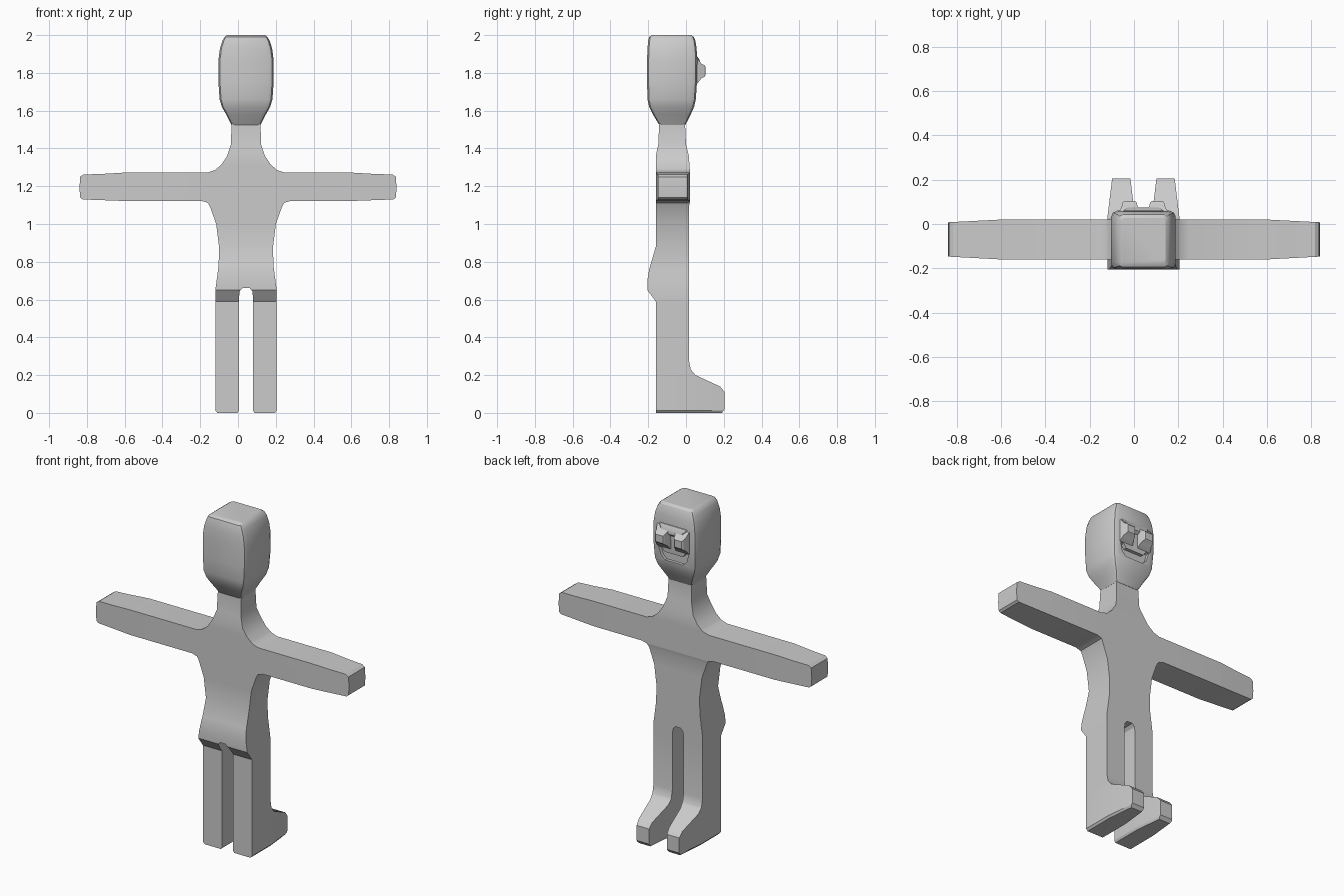
import bpy, bmesh, math
from mathutils import Vector

if "Cube" in bpy.data.objects:
    bpy.data.objects.remove(bpy.data.objects["Cube"])

CX = 0.0425          # body midline
RIM = 0.015          # chamfer size

mat = bpy.data.materials.new("plain grey")
mat.diffuse_color = (0.6, 0.6, 0.6, 1)
mat.use_nodes = True
mat.node_tree.nodes["Principled BSDF"].inputs["Base Color"].default_value = mat.diffuse_color


def lerp(table, z):
    for (a, va), (b, vb) in zip(table, table[1:]):
        if z <= b:
            return va + (vb - va) * max(0, (z - a) / (b - a))
    return table[-1][1]


def finish(bm, name):
    bmesh.ops.recalc_face_normals(bm, faces=bm.faces[:])
    me = bpy.data.meshes.new(name)
    bm.to_mesh(me)
    bm.free()
    me.materials.append(mat)
    ob = bpy.data.objects.new(name, me)
    bpy.context.collection.objects.link(ob)
    return ob


def smooth(ob):
    bpy.ops.object.select_all(action='DESELECT')
    ob.select_set(True)
    bpy.context.view_layer.objects.active = ob
    bpy.ops.object.shade_smooth_by_angle(angle=math.radians(30))


def loft(name, rings):
    bm = bmesh.new()
    vs = [[bm.verts.new(p) for p in r] for r in rings]
    n = len(vs[0])
    for a, b in zip(vs, vs[1:]):
        for i in range(n):
            j = (i + 1) % n
            bm.faces.new((a[i], a[j], b[j], b[i]))
    bm.faces.new(vs[0])
    bm.faces.new(vs[-1])
    return finish(bm, name)


def cut(bm, co, no):
    bmesh.ops.bisect_plane(bm, geom=bm.verts[:] + bm.edges[:] + bm.faces[:],
                           dist=1e-4, plane_co=co, plane_no=no)


# Body: front outline (half, from crotch to neck), given as offset from midline
half = [(0.018, 0.662), (0.033, 0.645), (0.0375, 0.61), (0.0375, 0.012), (0.045, 0),
        (0.152, 0), (0.1625, 0.012), (0.1625, 0.65), (0.145, 0.78), (0.143, 0.88),
        (0.158, 1.0), (0.19, 1.09), (0.202, 1.112), (0.235, 1.122),
        (0.56, 1.122), (0.78, 1.13), (0.793, 1.14), (0.797, 1.19), (0.793, 1.25),
        (0.775, 1.262), (0.68, 1.265), (0.56, 1.272), (0.205, 1.272), (0.165, 1.285),
        (0.13, 1.315), (0.1, 1.36), (0.08, 1.42), (0.076, 1.55)]
# Side profile: depth of front-of-body (+y) and back (-y) against height
toe_side = [(0, 0.19), (0.02, 0.205), (0.11, 0.205), (0.14, 0.18), (0.2, 0.05),
            (0.23, 0.025), (0.28, 0.015), (1.09, 0.015), (1.115, 0.02), (1.29, 0.02),
            (1.36, 0.015), (1.42, 0.0), (1.53, -0.005)]
seat_side = [(0, -0.16), (0.59, -0.16), (0.65, -0.205), (0.7, -0.205), (0.76, -0.195),
             (0.88, -0.16), (1.36, -0.16), (1.42, -0.147), (1.53, -0.142)]


def side_x(s, d):
    # arm tips are symmetric about x = 0, the rest about the midline
    x = CX + s * d
    return s * (d + CX) if d > 0.5 else x


outline = [(side_x(1, d), z) for d, z in half] + [(side_x(-1, d), z) for d, z in reversed(half)]
bm = bmesh.new()
face = bm.faces.new([bm.verts.new((x, 0, z)) for x, z in outline])
bmesh.ops.inset_region(bm, faces=[face], thickness=RIM, use_even_offset=True, use_boundary=True)
for z in sorted({z for z, _ in toe_side + seat_side if 0 < z < 1.54}):
    cut(bm, (0, 0, z), (0, 0, 1))
for x in (-0.6, -0.74, 0.6, 0.74):
    cut(bm, (x, 0, 0), (1, 0, 0))
front = bm.verts[:]
rim_edges = [e for e in bm.edges if e.is_boundary]
rim = {v for e in rim_edges for v in e.verts}
dup = bmesh.ops.duplicate(bm, geom=bm.verts[:] + bm.edges[:] + bm.faces[:])["vert_map"]
for v in front:
    drop = RIM if v in rim else 0
    v.co.y = lerp(toe_side, v.co.z) - drop
    dup[v].co.y = lerp(seat_side, v.co.z) + drop
for e in rim_edges:
    a, b = e.verts
    bm.faces.new((a, b, dup[b], dup[a]))
cut(bm, (0, 0.03, 0), (0, 1, 0))
for v in bm.verts:
    # narrow the toes and the hands
    if v.co.y > 0.03 and v.co.z < 0.3:
        c = CX + math.copysign(0.1, v.co.x - CX)
        v.co.x = c + (v.co.x - c) * (1 - 0.33 * (v.co.y - 0.03) / 0.17)
    if abs(v.co.x) > 0.6:
        v.co.y = -0.068 + (v.co.y + 0.068) * (1 - 0.14 * (abs(v.co.x) - 0.6) / 0.24)
smooth(finish(bm, "body"))


# Head: chamfered box sections stacked upward
def section(z, w, y0, y1, c):
    pts = []
    for sx, y, sy in ((1, y0, 1), (1, y1, -1), (-1, y1, -1), (-1, y0, 1)):
        corner = [(w - c, y), (w - c * 0.3, y + sy * c * 0.3), (w, y + sy * c)]
        if (sx == 1) == (sy == -1):
            corner.reverse()
        pts += [(CX + sx * px, py, z) for px, py in corner]
    return pts


head = loft("head", [section(*r) for r in (
    (1.525, 0.077, -0.142, -0.003, 0.015), (1.58, 0.105, -0.175, 0.025, 0.02),
    (1.62, 0.128, -0.195, 0.043, 0.024), (1.66, 0.14, -0.204, 0.052, 0.026),
    (1.75, 0.146, -0.206, 0.058, 0.028), (1.87, 0.146, -0.206, 0.06, 0.028),
    (1.93, 0.138, -0.204, 0.056, 0.028), (1.97, 0.125, -0.2, 0.05, 0.026),
    (1.99, 0.114, -0.195, 0.042, 0.022), (2.0, 0.1, -0.18, 0.028, 0.018))])

# Mouth: shallow recess with a wide smile shape
smile = [(-0.1, 1.74), (-0.085, 1.69), (-0.06, 1.665), (0.06, 1.665),
         (0.085, 1.69), (0.1, 1.74), (0.08, 1.74), (0.06, 1.715), (-0.06, 1.715), (-0.08, 1.74)]
cutter = loft("mouth_cutter", [[(CX + x, y, z) for x, z in smile] for y in (0.035, 0.12)])
cutter.hide_render = True
mod = head.modifiers.new("mouth", 'BOOLEAN')
mod.operation = 'DIFFERENCE'
mod.object = cutter
bpy.ops.object.select_all(action='DESELECT')
head.select_set(True)
bpy.context.view_layer.objects.active = head
bpy.ops.object.modifier_apply(modifier=mod.name)
bpy.data.objects.remove(cutter)
smooth(head)


# Eyes and brow: tapered blocks pushed out of the face
def block(name, x, rings):
    smooth(loft(name, [[(x + sx * w, y, z + sz * h) for sx, sz in
                        ((-1, -1), (1, -1), (1, 1), (-1, 1))] for y, w, z, h in rings]))


for s, name in ((-1, "left_eye"), (1, "right_eye")):
    block(name, CX + s * 0.062, [(0.04, 0.048, 1.81, 0.075), (0.062, 0.044, 1.81, 0.065),
                                 (0.08, 0.036, 1.81, 0.04), (0.098, 0.031, 1.81, 0.03),
                                 (0.104, 0.024, 1.81, 0.022)])
block("brow", CX, [(0.04, 0.1, 1.855, 0.04), (0.062, 0.09, 1.855, 0.03), (0.075, 0.07, 1.85, 0.012)])
